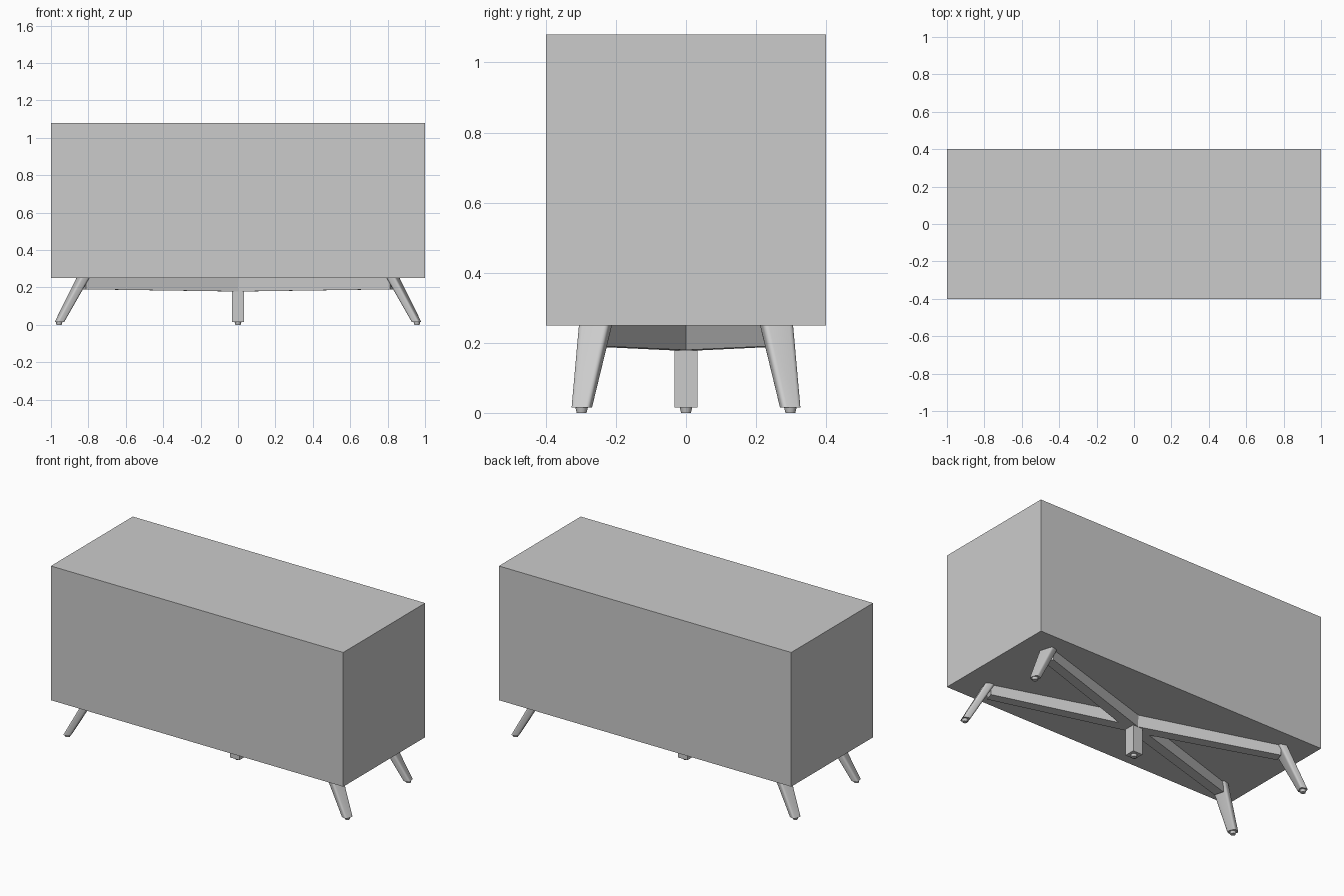
import bpy, bmesh, math
from mathutils import Matrix, Vector

cube = bpy.data.objects.get("Cube")
if cube:
    bpy.data.objects.remove(cube, do_unlink=True)

grey = bpy.data.materials.new("plain_grey")
grey.use_nodes = True
grey.diffuse_color = (0.6, 0.6, 0.6, 1)
grey.node_tree.nodes["Principled BSDF"].inputs["Base Color"].default_value = (0.6, 0.6, 0.6, 1)

ANGLE = math.radians(17.3)  # direction of the diagonal rails


def finish(name, bm, smooth=False):
    bmesh.ops.recalc_face_normals(bm, faces=bm.faces)
    mesh = bpy.data.meshes.new(name)
    bm.to_mesh(mesh)
    bm.free()
    mesh.materials.append(grey)
    obj = bpy.data.objects.new(name, mesh)
    bpy.context.collection.objects.link(obj)
    if smooth:
        bpy.ops.object.select_all(action="DESELECT")
        obj.select_set(True)
        bpy.context.view_layer.objects.active = obj
        bpy.ops.object.shade_smooth_by_angle(angle=math.radians(50))
    return obj


def box(name, size, centre):
    bm = bmesh.new()
    bmesh.ops.create_cube(bm, size=1, matrix=Matrix.Translation(centre) @ Matrix.Diagonal((*size, 1)))
    return finish(name, bm)


def loft(name, rings, turn, smooth=False):
    """Skin matching rings of points, then turn the result about z."""
    bm = bmesh.new()
    loops = [[bm.verts.new(p) for p in ring] for ring in rings]
    count = len(loops[0])
    for a, b in zip(loops, loops[1:]):
        for i in range(count):
            j = (i + 1) % count
            bm.faces.new((a[i], a[j], b[j], b[i]))
    bm.faces.new(loops[0])
    bm.faces.new(loops[-1])
    bmesh.ops.rotate(bm, verts=bm.verts, cent=(0, 0, 0), matrix=Matrix.Rotation(turn, 3, "Z"))
    return finish(name, bm, smooth)


def rounded_ring(r, z, depth, width, radius, steps=4):
    """Horizontal rectangle with round corners, centred at distance r."""
    ring = []
    for k, (sx, sy) in enumerate(((1, 1), (-1, 1), (-1, -1), (1, -1))):
        for s in range(steps + 1):
            a = math.pi / 2 * (k + s / steps)
            ring.append((r + sx * (depth / 2 - radius) + radius * math.cos(a),
                         sy * (width / 2 - radius) + radius * math.sin(a), z))
    return ring


def foot_pad(name, x, y):
    bm = bmesh.new()
    bmesh.ops.create_cone(bm, cap_ends=True, segments=16, radius1=0.014, radius2=0.018,
                          depth=0.016, matrix=Matrix.Translation((x, y, 0.008)))
    finish(name, bm, True)


# Cabinet body
box("cabinet_body", (2, 0.8, 0.83), (0, 0, 0.665))

# Two crossed rails, a little deeper in the middle
for name, turn in (("rail_a", ANGLE), ("rail_b", -ANGLE)):
    rings = []
    for r, low, half in ((-0.86, 0.19, 0.032), (0, 0.178, 0.036), (0.86, 0.19, 0.032)):
        rings.append([(r, -half, 0.25), (r, half, 0.25), (r, half * 0.9, low), (r, -half * 0.9, low)])
    loft(name, rings, turn)

# Splayed corner legs with round pads
for name, turn in (("back_left", ANGLE), ("back_right", math.pi - ANGLE),
                   ("front_right", math.pi + ANGLE), ("front_left", -ANGLE)):
    loft(name + "_leg", [rounded_ring(0.869, 0.25, 0.052, 0.09, 0.014),
                         rounded_ring(1.0, 0.015, 0.043, 0.054, 0.012)], turn, True)
    foot_pad(name + "_pad", 1.002 * math.cos(turn), 1.002 * math.sin(turn))

# Middle support post
box("middle_post", (0.066, 0.066, 0.18), (0, 0, 0.105))
foot_pad("middle_pad", 0, 0)
